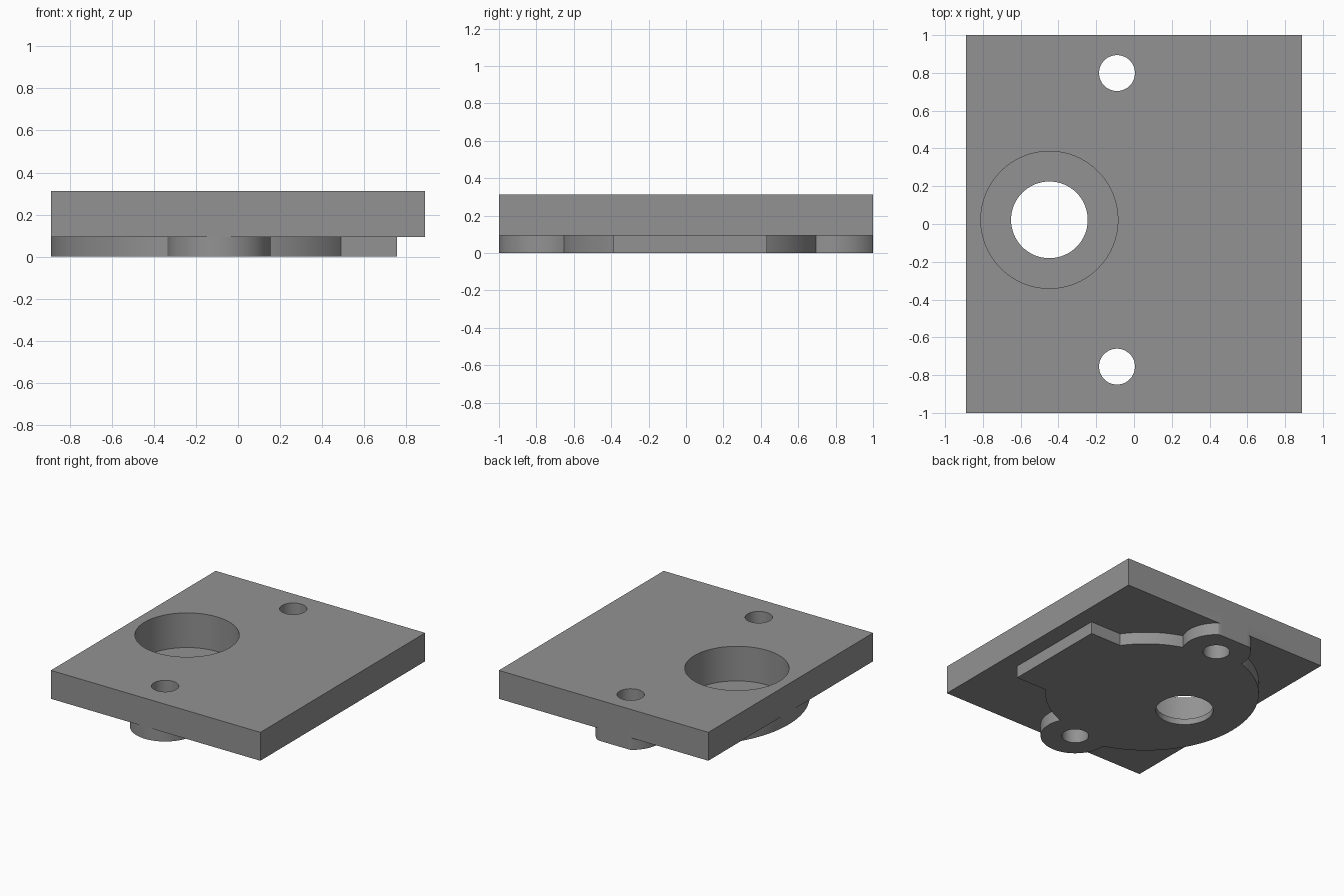
import bpy, bmesh, math

if "Cube" in bpy.data.objects:
    bpy.data.objects.remove(bpy.data.objects["Cube"])

CX, CY = -0.09, 0.022          # centre of the rounded pad
Z_PAD, Z_TOP = 0.094, 0.312    # underside and top of the plate
EAR_D, EAR_R = 0.777, 0.245    # ear offset from pad centre, ear radius
R_RIGHT, R_LEFT = 0.71, 0.80   # pad radii on each side

grey = bpy.data.materials.new("grey_metal")
grey.diffuse_color = (0.29, 0.29, 0.29, 1)
grey.use_nodes = True
grey.node_tree.nodes["Principled BSDF"].inputs["Base Color"].default_value = grey.diffuse_color


def prism(name, pts, z0, z1):
    """Extrude a closed outline between two heights."""
    bm = bmesh.new()
    face = bm.faces.new([bm.verts.new((x, y, z0)) for x, y in pts])
    ext = bmesh.ops.extrude_face_region(bm, geom=[face])
    for v in ext["geom"]:
        if isinstance(v, bmesh.types.BMVert):
            v.co.z = z1
    bmesh.ops.recalc_face_normals(bm, faces=bm.faces)
    mesh = bpy.data.meshes.new(name)
    bm.to_mesh(mesh)
    bm.free()
    mesh.materials.append(grey)
    obj = bpy.data.objects.new(name, mesh)
    bpy.context.collection.objects.link(obj)
    return obj


def arc(x, y, r, a0, a1, n):
    return [(x + r * math.cos(a0 + (a1 - a0) * i / n),
             y + r * math.sin(a0 + (a1 - a0) * i / n)) for i in range(n + 1)]


def ear_joint(R):
    """Where the ear circle meets a pad circle: x offset and y."""
    y = -(R * R + EAR_D ** 2 - EAR_R ** 2) / (2 * EAR_D)
    return math.sqrt(R * R - y * y), y


def boolean(target, tool, operation):
    mod = target.modifiers.new(tool.name, 'BOOLEAN')
    mod.object, mod.operation, mod.solver = tool, operation, 'EXACT'
    bpy.context.view_layer.objects.active = target
    bpy.ops.object.modifier_apply(modifier=mod.name)
    bpy.data.objects.remove(tool)


# Lower half of the pad outline: tab, right arc, ear, left arc
xr, yr = ear_joint(R_RIGHT)
xl, yl = ear_joint(R_LEFT)
half = [(0.845, -0.41)]
half += arc(0, 0, R_RIGHT, -math.asin(0.41 / R_RIGHT), math.atan2(yr, xr), 16)
half += arc(0, -EAR_D, EAR_R, math.atan2(yr + EAR_D, xr),
            math.atan2(yl + EAR_D, -xl) - (2 * math.pi if yl + EAR_D > 0 else 0), 40)[1:]
half += arc(0, 0, R_LEFT, math.atan2(yl, -xl), -math.pi, 32)[1:]

# Mirror it, and trim the upper ear flush with the plate edge
outline = half + [(x, -y) for x, y in reversed(half[:-1])]
outline = [(x + CX, min(y + CY, 1.0)) for x, y in outline]

plate = prism("mounting_plate", [(-0.89, -1), (0.89, -1), (0.89, 1), (-0.89, 1)], Z_PAD, Z_TOP)
pad = prism("locating_pad", outline, 0, Z_PAD + 0.1)
boolean(plate, pad, 'UNION')

# Counterbore, shaft hole and two screw holes
for name, x, y, r, z0 in (("counterbore", -0.448, CY, 0.363, 0.046),
                          ("shaft_hole", -0.448, CY, 0.203, -0.1),
                          ("screw_hole_front", CX, CY - EAR_D, 0.095, -0.1),
                          ("screw_hole_back", CX, CY + EAR_D, 0.095, -0.1)):
    cutter = prism(name, arc(x, y, r, 0, 2 * math.pi, 64)[:-1], z0, 0.5)
    boolean(plate, cutter, 'DIFFERENCE')

# Smooth curved walls, crisp edges
bpy.ops.object.select_all(action='DESELECT')
plate.select_set(True)
bpy.context.view_layer.objects.active = plate
bpy.ops.object.shade_smooth_by_angle(angle=math.radians(25))
